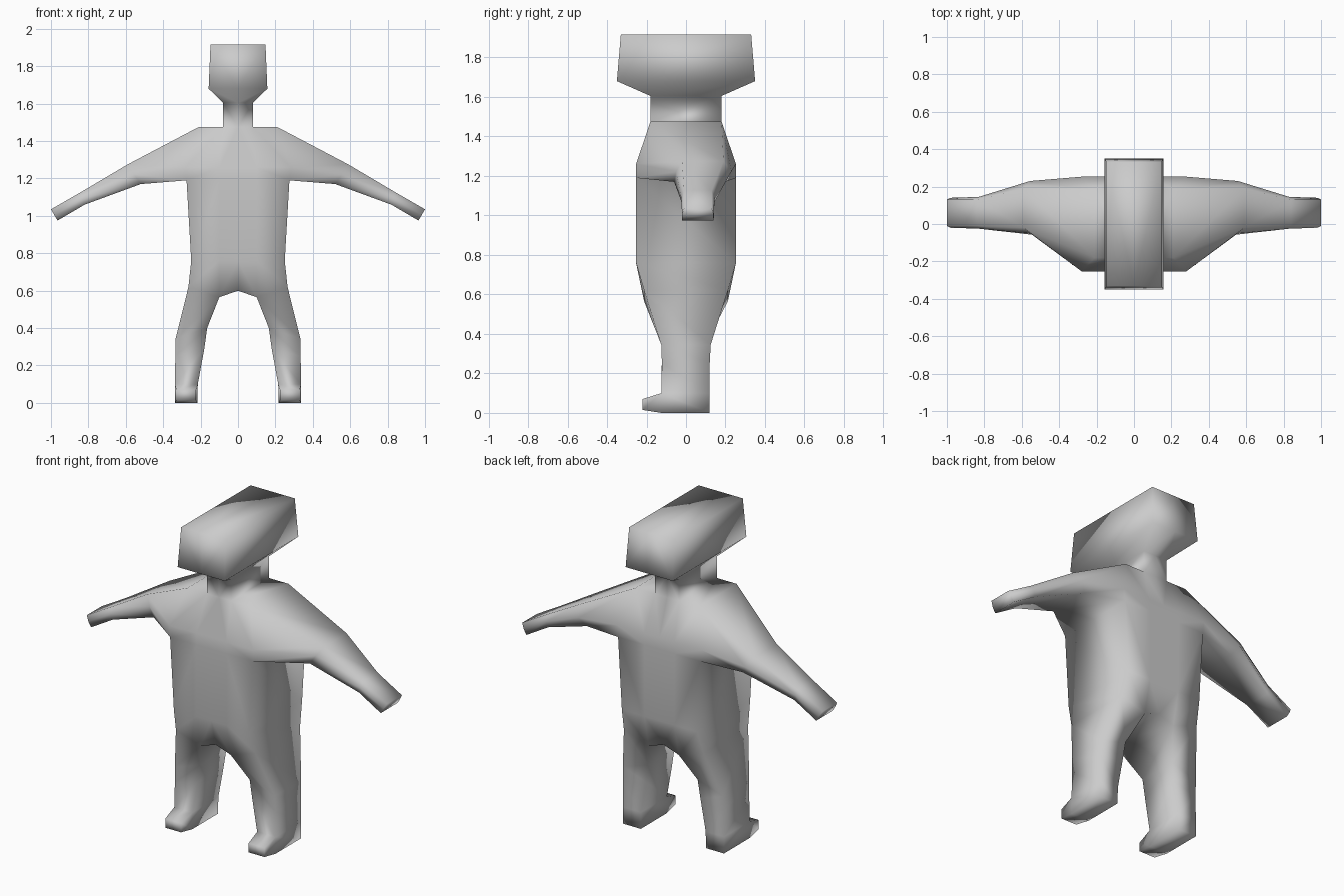
import bpy, bmesh

if "Cube" in bpy.data.objects:
    bpy.data.objects.remove(bpy.data.objects["Cube"])

grey = bpy.data.materials.new("plain grey")
grey.diffuse_color = (0.6, 0.6, 0.6, 1)
grey.use_nodes = True
grey.node_tree.nodes["Principled BSDF"].inputs["Base Color"].default_value = grey.diffuse_color

bm = bmesh.new()


def skin(a, b, closed=True):
    """Bridge two loops of points with quads."""
    n = len(a)
    for i in range(n if closed else n - 1):
        j = (i + 1) % n
        face([a[i], a[j], b[j], b[i]])


def face(points):
    """Add a face and its mirror image."""
    for s in (1, -1):
        bm.faces.new([bm.verts.new((s * x, y, z)) for x, y, z in points])


def half_ring(cols, y):
    """Front columns from the centre outward, then back columns inward."""
    front = [(x, -y, z) for x, z in cols]
    return front + [(x, y, z) for x, z in reversed(cols)]


def loop_box(x0, z0, x1, z1, yf, yb):
    """Four corner loop: inner front, outer front, outer back, inner back."""
    return [(x0, yf, z0), (x1, yf, z1), (x1, yb, z1), (x0, yb, z0)]


# Torso rows from shoulders to hips
rows = [
    half_ring([(0, 1.475), (0.08, 1.475), (0.21, 1.475)], 0.18),
    half_ring([(0, 1.26), (0.1, 1.26), (0.28, 1.26)], 0.253),
    half_ring([(0, 1.19), (0.1, 1.19), (0.275, 1.19)], 0.253),
    half_ring([(0, 0.76), (0.1, 0.76), (0.25, 0.76)], 0.253),
    half_ring([(0, 0.60), (0.1, 0.565), (0.265, 0.62)], 0.212),
]
for k in range(4):
    a, b = rows[k], rows[k + 1]
    skin(a[:3], b[:3], False)
    skin(a[3:], b[3:], False)
    if k > 1:
        skin(a[2:4], b[2:4], False)
top, hip = rows[0], rows[-1]
face(top[1:5])                            # shoulder top
face([hip[0], hip[1], hip[4], hip[5]])    # crotch

# Neck and head
previous = [top[0], top[1], top[4], top[5]]
for x, y, z in [(0.08, 0.18, 1.605), (0.157, 0.35, 1.68), (0.147, 0.33, 1.915)]:
    ring = half_ring([(0, z), (x, z)], y)
    skin(previous, ring, False)
    previous = ring
face(previous)

# Arms: top front, top back, middle back, bottom back, bottom front, middle front
previous = [rows[0][2], rows[0][3], rows[1][3], rows[2][3], rows[2][2], rows[1][2]]
for xt, zt, xb, zb, ys in [
    (0.59, 1.275, 0.52, 1.17, (-0.02, 0.19, 0.23, 0.20, -0.06, -0.05)),
    (0.84, 1.127, 0.82, 1.06, (-0.01, 0.13, 0.145, 0.14, -0.02, -0.025)),
    (1.00, 1.035, 0.965, 0.975, (-0.01, 0.13, 0.14, 0.14, -0.02, -0.02)),
]:
    xm, zm = (xt + xb) / 2, (zt + zb) / 2
    places = [(xt, zt), (xt, zt), (xm, zm), (xb, zb), (xb, zb), (xm, zm)]
    ring = [(x, y, z) for (x, z), y in zip(places, ys)]
    skin(previous, ring)
    previous = ring
face(previous)

# Legs
previous = hip[1:5]
for args in [
    (0.165, 0.40, 0.333, 0.345, -0.125, 0.125),
    (0.18, 0.29, 0.335, 0.25, -0.122, 0.12),
    (0.215, 0.10, 0.337, 0.10, -0.125, 0.12),
]:
    ring = loop_box(*args)
    skin(previous, ring)
    previous = ring

# Feet: heel block, sole and toe
sole = loop_box(0.217, 0.0, 0.337, 0.0, -0.125, 0.12)
skin(previous[1:] + previous[:1], sole[1:] + sole[:1], False)
face(sole)
toe_root = [previous[0], previous[1], sole[1], sole[0]]
toe = [(0.225, -0.22, 0.07), (0.33, -0.22, 0.07),
       (0.33, -0.22, 0.015), (0.225, -0.22, 0.015)]
skin(toe_root, toe)
face(toe)

# Weld everything into one smooth skin
bmesh.ops.remove_doubles(bm, verts=bm.verts[:], dist=0.0005)
bmesh.ops.recalc_face_normals(bm, faces=bm.faces[:])
for f in bm.faces:
    f.smooth = True
mesh = bpy.data.meshes.new("body")
bm.to_mesh(mesh)
bm.free()
mesh.materials.append(grey)
body = bpy.data.objects.new("body", mesh)
bpy.context.collection.objects.link(body)
